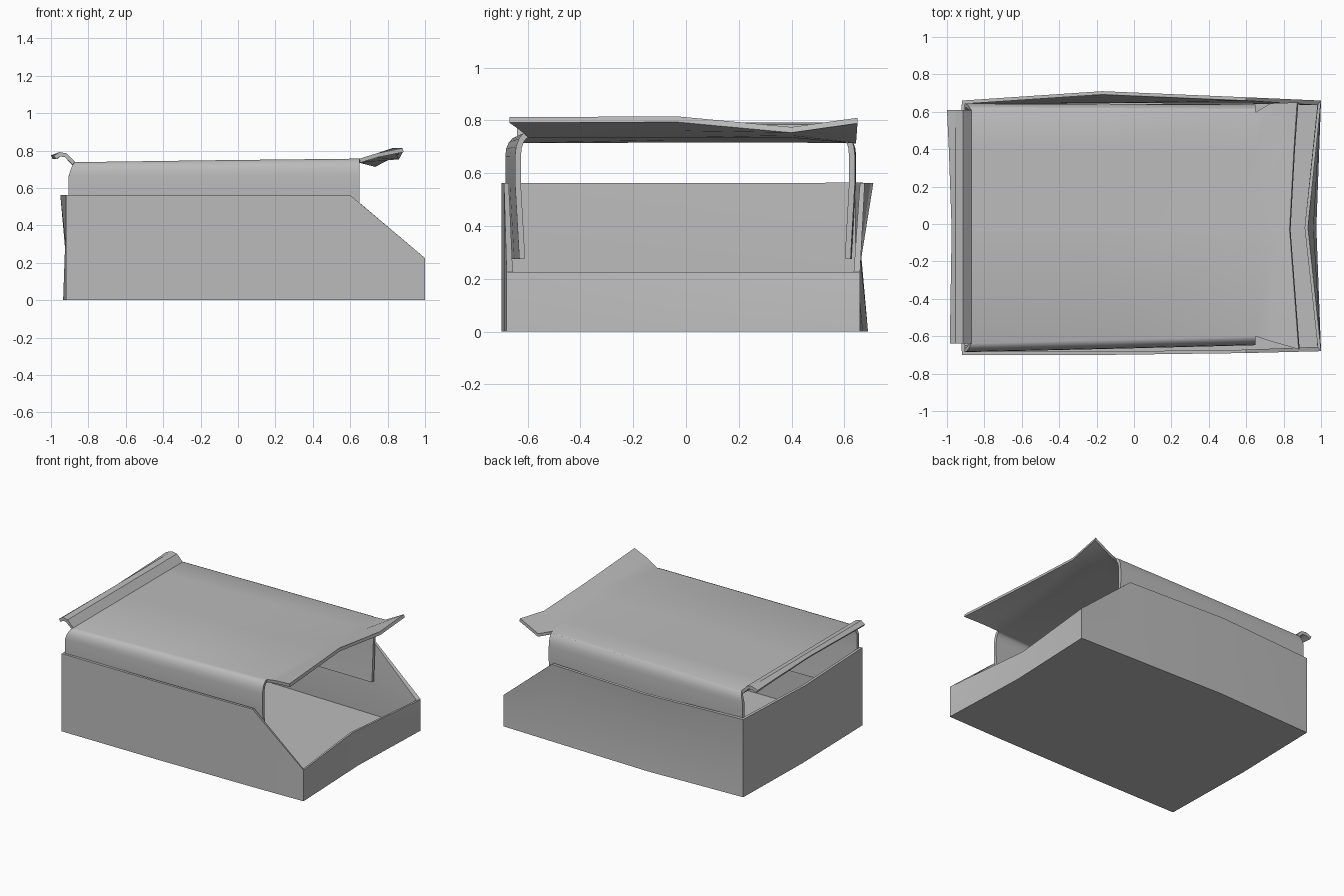
import bpy
import math

cube = bpy.data.objects.get("Cube")
if cube:
    bpy.data.objects.remove(cube, do_unlink=True)

grey = bpy.data.materials.new("plain_grey")
grey.use_nodes = True
COLOUR = (0.5, 0.5, 0.5, 1)
grey.diffuse_color = COLOUR
grey.node_tree.nodes["Principled BSDF"].inputs["Base Color"].default_value = COLOUR


def lerp(a, b, t):
    return a + (b - a) * t


def strip(rows, first, closed=False):
    """Quads between neighbouring rows of equal length, numbered from first."""
    n = len(rows[0])
    quads = []
    for i in range(len(rows) - 1):
        for j in range(n if closed else n - 1):
            a, b = first + i * n + j, first + i * n + (j + 1) % n
            quads.append((a, a + n, b + n, b))
    return quads


def card_part(name, verts, faces, thickness, weld=False):
    """Sheet thickened inwards, smooth with sharp edges kept."""
    mesh = bpy.data.meshes.new(name)
    mesh.from_pydata(verts, [], faces)
    mesh.materials.append(grey)
    obj = bpy.data.objects.new(name, mesh)
    bpy.context.collection.objects.link(obj)
    bpy.ops.object.select_all(action="DESELECT")
    obj.select_set(True)
    bpy.context.view_layer.objects.active = obj
    if weld:
        mod = obj.modifiers.new("weld", "WELD")
        mod.merge_threshold = 0.001
        bpy.ops.object.modifier_apply(modifier=mod.name)
    mod = obj.modifiers.new("thickness", "SOLIDIFY")
    mod.thickness = thickness
    mod.offset = -1
    mod.use_even_offset = True
    bpy.ops.object.modifier_apply(modifier=mod.name)
    bpy.ops.object.shade_smooth_by_angle(angle=math.radians(32))
    return obj


# Tray: outline at the bottom, waist and rim, slightly bowed
LOW, HIGH = 0.225, 0.562


def tray_ring(level, left, right, back):
    outline = [(-0.92, -0.70, HIGH), (-0.17, -0.70, HIGH), (0.6, -0.69, HIGH),
               (1, -0.68, LOW), (right, -0.02, LOW), (1, 0.66, LOW),
               (0.6, lerp(0.66, back, 0.35), HIGH), (-0.17, back, HIGH),
               (-0.92, 0.66, HIGH), (left, 0, HIGH)]
    return [(x, y, top * level) for x, y, top in outline]


rings = [tray_ring(1, -0.95, 0.93, 0.71),
         tray_ring(0.5, -0.925, 0.96, 0.665),
         tray_ring(0, -0.935, 0.975, 0.69)]
count = len(rings[0])
tray_faces = strip(rings, 0, closed=True)
tray_faces.append(tuple(reversed(range(2 * count, 3 * count))))
card_part("tray", sum(rings, []), tray_faces, 0.018)


# Lid: top sheet with rounded shoulders and sides tucked into the tray
def shoulder(x_side, x_top, y_side, y_top, z_top):
    """Points from the lower edge of a side up to the top sheet."""
    pts = [(x_side, y_side * 0.975, 0.275), (x_side, y_side, 0.56)]
    for k in range(5):
        a = math.radians(90 * k / 4)
        pts.append((lerp(x_side, x_top, k / 4),
                    lerp(y_top, y_side, math.cos(a)),
                    lerp(0.665, z_top, math.sin(a))))
    return pts


def lid_row(x_side, x_top, z_top, front_side, front_top, back_top, back_side):
    front = shoulder(x_side, x_top, front_side, front_top, z_top)
    back = shoulder(x_side, x_top, back_side, back_top, z_top)
    middle = [(x_top, -0.03, z_top), (x_top, 0.4, z_top)]
    return front + middle + back[::-1]


body = [lid_row(-0.905, -0.87, 0.738, -0.685, -0.64, 0.61, 0.645),
        lid_row(-0.15, -0.15, 0.748, -0.668, -0.62, 0.605, 0.643),
        lid_row(0.65, 0.65, 0.757, -0.648, -0.60, 0.598, 0.64)]
top_columns = slice(6, 10)

# Curled flap at the tall end
curl = [[(-0.985, -0.64, 0.772), (-0.975, -0.03, 0.775),
         (-0.99, 0.4, 0.775), (-1, 0.61, 0.775)]]
for x, z in ((-0.955, 0.792), (-0.915, 0.785)):
    curl.append([(x, y, z) for y in (-0.64, -0.03, 0.4, 0.61)])
curl.append(body[0][top_columns])

# Raised and creased flap over the opening
visor = [body[-1][top_columns],
         [(0.74, -0.63, 0.785), (0.74, -0.03, 0.782),
          (0.74, 0.4, 0.765), (0.73, 0.645, 0.735)],
         [(0.88, -0.67, 0.813), (0.832, -0.03, 0.815),
          (0.855, 0.4, 0.775), (0.872, 0.65, 0.81)]]

lid_verts, lid_faces = [], []
for patch in (body, curl, visor):
    lid_faces += strip(patch, len(lid_verts))
    lid_verts += sum(patch, [])
card_part("lid", lid_verts, lid_faces, 0.022, weld=True)
